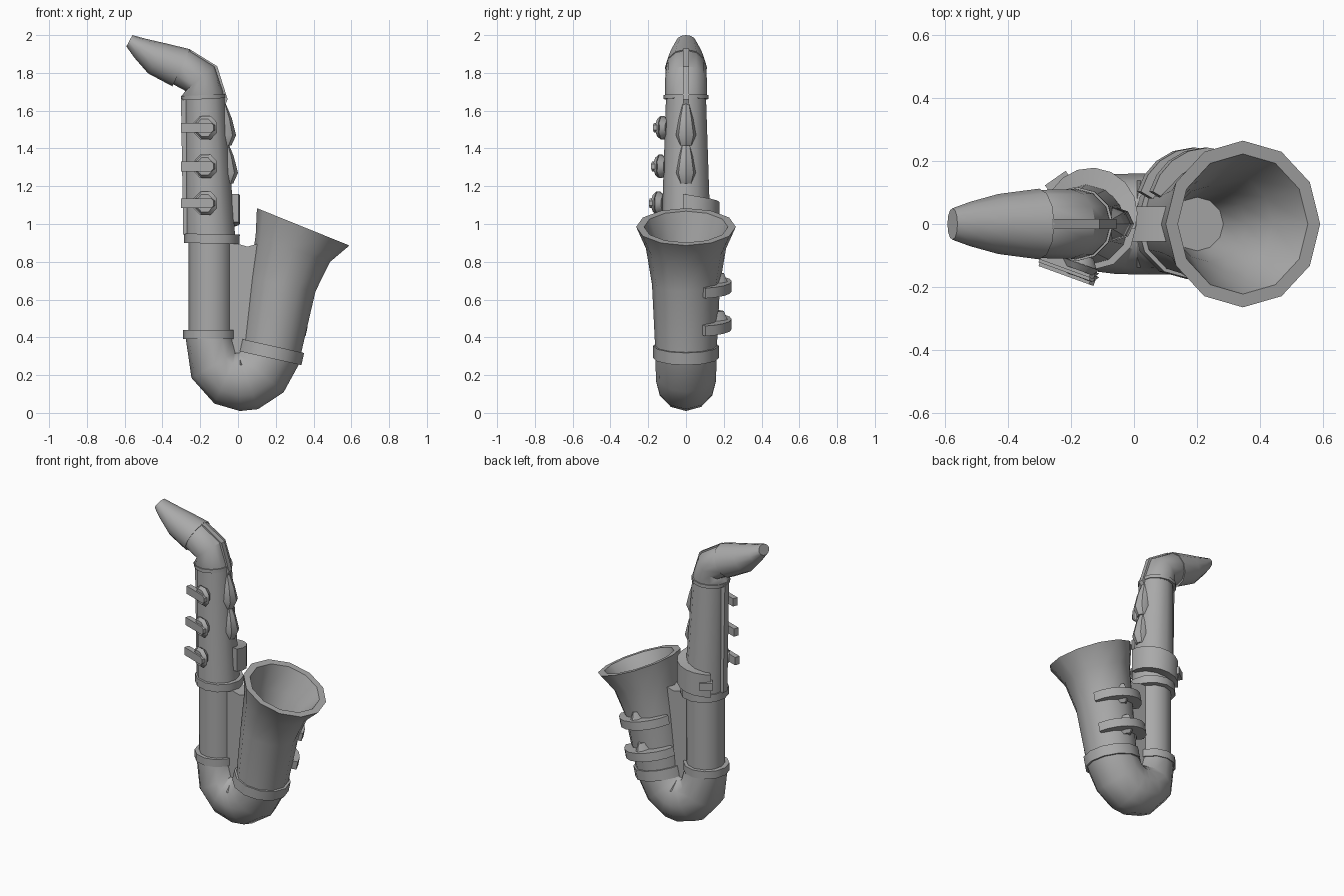
import bpy, bmesh
from math import sin, cos, pi, radians
from mathutils import Vector, Matrix

cube = bpy.data.objects.get("Cube")
if cube:
    bpy.data.objects.remove(cube, do_unlink=True)

metal = bpy.data.materials.new("plain_grey")
metal.use_nodes = True
GREY = (0.4, 0.4, 0.4, 1)
metal.diffuse_color = GREY
metal.node_tree.nodes["Principled BSDF"].inputs["Base Color"].default_value = GREY
parts = []


def finish(name, bm):
    bmesh.ops.recalc_face_normals(bm, faces=bm.faces)
    mesh = bpy.data.meshes.new(name)
    bm.to_mesh(mesh)
    bm.free()
    mesh.materials.append(metal)
    obj = bpy.data.objects.new(name, mesh)
    bpy.context.collection.objects.link(obj)
    parts.append(obj)
    return obj


def ring_point(x, z, tilt, rx, ry, ang):
    """Point on an ellipse whose axis leans by tilt degrees towards +x."""
    t = radians(tilt)
    return Vector((x + rx * cos(ang) * cos(t), ry * sin(ang), z - rx * cos(ang) * sin(t)))


def tube(name, rings, sides=12):
    """Loft through rings of (x, z, tilt, radius[, y radius])."""
    bm = bmesh.new()
    loops = []
    for x, z, tilt, rx, *ry in rings:
        ry = ry[0] if ry else rx
        loops.append([bm.verts.new(ring_point(x, z, tilt, rx, ry, 2 * pi * i / sides))
                      for i in range(sides)])
    for a, b in zip(loops, loops[1:]):
        for i in range(sides):
            j = (i + 1) % sides
            bm.faces.new((a[i], a[j], b[j], b[i]))
    bm.faces.new(loops[0])
    bm.faces.new(loops[-1])
    return finish(name, bm)


def band(name, x, z, tilt, r, h):
    """Closed collar round a tube."""
    t = radians(tilt)
    dx, dz = sin(t) * h / 2, cos(t) * h / 2
    return tube(name, [(x - dx, z - dz, tilt, r), (x + dx, z + dz, tilt, r)])


def arc(name, x, z, tilt, start, end, r_in, r_out, h, drop=0, steps=8):
    """Open strap round part of a tube, sinking by drop along its length."""
    bm = bmesh.new()
    t = radians(tilt)
    up = Vector((sin(t), 0, cos(t)))
    sections = []
    for i in range(steps + 1):
        f = i / steps
        ang = radians(start + (end - start) * f)
        bulge = r_in + (r_out - r_in) * (0.55 + 0.45 * sin(pi * f))
        sections.append([bm.verts.new(ring_point(x, z, tilt, r, r, ang) + up * (s * h / 2 - drop * f))
                         for r, s in ((r_in, -1), (bulge, -1), (bulge, 1), (r_in, 1))])
    for a, b in zip(sections, sections[1:]):
        for i in range(4):
            bm.faces.new((a[i], a[i - 1], b[i - 1], b[i]))
    bm.faces.new(sections[0])
    bm.faces.new(sections[-1])
    return finish(name, bm)


def plate(name, outline, half, matrix=Matrix()):
    """Side profile in x, z given thickness along y."""
    bm = bmesh.new()
    face = bm.faces.new([bm.verts.new((x, -half, z)) for x, z in outline])
    out = bmesh.ops.extrude_face_region(bm, geom=[face])["geom"]
    bmesh.ops.translate(bm, vec=(0, 2 * half, 0),
                        verts=[v for v in out if isinstance(v, bmesh.types.BMVert)])
    bmesh.ops.transform(bm, matrix=matrix, verts=bm.verts)
    return finish(name, bm)


# Straight body and bow
tube("lower_body", [(-0.145, 0.38, 0, 0.116), (-0.145, 0.93, 0, 0.116)])
tube("upper_body", [(-0.145, 0.92, 0, 0.131), (-0.175, 1.67, 0, 0.106)])
tube("bow", [(-0.148, 0.39, 180, 0.128, 0.135), (-0.125, 0.255, 150, 0.14, 0.15),
             (-0.06, 0.19, 115, 0.155, 0.158), (0.01, 0.172, 90, 0.162, 0.16),
             (0.05, 0.175, 70, 0.165, 0.16), (0.115, 0.215, 40, 0.165, 0.16),
             (0.168, 0.3, 12, 0.163)])
band("lower_body_band", -0.15, 0.415, 0, 0.14, 0.05)
band("upper_body_band", -0.138, 0.922, 1, 0.147, 0.05)
band("bell_band", 0.173, 0.323, 12.6, 0.174, 0.066)

# Bell, running up the outside, over the rim and down into the throat
tube("bell", [(0.175, 0.32, 12, 0.156, 0.162), (0.236, 0.68, 12, 0.178, 0.18),
              (0.29, 0.87, 20, 0.209, 0.212), (0.345, 0.985, 22, 0.264),
              (0.345, 0.985, 22, 0.222), (0.285, 0.85, 20, 0.165),
              (0.24, 0.7, 14, 0.12), (0.2, 0.48, 12, 0.085)])

# Neck, its spine and the mouthpiece
tube("neck", [(-0.178, 1.66, 0, 0.108), (-0.187, 1.69, -6, 0.112), (-0.2, 1.77, -40, 0.102, 0.11),
              (-0.3, 1.83, -64, 0.1, 0.108), (-0.33, 1.843, -64, 0.09)])
band("neck_collar", -0.183, 1.672, -3, 0.118, 0.022)
plate("neck_spine", [(-0.26, 1.928), (-0.11, 1.835), (-0.055, 1.66), (-0.075, 1.61),
                     (-0.1, 1.62), (-0.12, 1.72), (-0.2, 1.83)], 0.016)
tube("mouthpiece", [(-0.3, 1.827, -64, 0.109, 0.112), (-0.43, 1.877, -60, 0.092, 0.095),
                    (-0.52, 1.931, -60, 0.058, 0.07), (-0.575, 1.97, -62, 0.034, 0.05)])

# Rod along the body and brace to the bell
plate("body_rod", [(-0.29, 0.945), (-0.302, 1.665), (-0.25, 1.665), (-0.25, 0.945)], 0.022)
plate("bell_brace", [(-0.06, 0.3), (-0.06, 0.91), (0.0, 0.895), (0.05, 0.88),
                     (0.12, 0.9), (0.12, 0.6), (0.08, 0.3)], 0.055)

# Front finger keys: octagonal cup with a slanted lever
for i, (z, y) in enumerate([(1.11, -0.18), (1.305, -0.168), (1.51, -0.158)], 1):
    for part, r1, r2, depth, offset in (("cup", 0.045, 0.067, 0.03, 0.048),
                                        ("pad", 0.067, 0.05, 0.022, 0.022)):
        bm = bmesh.new()
        bmesh.ops.create_cone(bm, cap_ends=True, segments=8, radius1=r1, radius2=r2, depth=depth)
        bmesh.ops.transform(bm, verts=bm.verts,
                            matrix=Matrix.Translation((-0.172, y + offset, z))
                            @ Matrix.Rotation(radians(-20), 4, 'Z')
                            @ Matrix.Rotation(radians(90), 4, 'X')
                            @ Matrix.Rotation(pi / 8, 4, 'Z'))
        finish(f"front_key_{part}_{i}", bm)
    lever = [(-0.14, -0.026), (-0.14, 0.026), (0.03, 0.026), (0.045, 0.013),
             (0.045, -0.013), (0.03, -0.026)]
    plate(f"front_key_lever_{i}", lever, 0.017,
          Matrix.Translation((-0.165, y + 0.015, z)) @ Matrix.Rotation(radians(-20), 4, 'Z'))

# Teardrop side keys
for i, (dx, dz) in enumerate([(0, 0), (0.01, -0.2)], 1):
    tube(f"side_key_{i}", [(dx + x, dz + z, 0, rx, ry) for x, z, rx, ry in (
        (-0.08, 1.635, 0.016, 0.022), (-0.078, 1.56, 0.045, 0.04),
        (-0.075, 1.47, 0.065, 0.056), (-0.085, 1.415, 0.05, 0.038))], 8)

# Thumb guard wrapped round the back of the body
arc("thumb_guard", -0.15, 1.085, 0, -6, 135, 0.12, 0.182, 0.15, 0.07)
plate("thumb_hook", [(-0.04, -0.025), (-0.04, 0.025), (0.04, 0.025), (0.04, -0.025)], 0.025,
      Matrix.Translation((-0.235, 0.125, 1.02)) @ Matrix.Rotation(radians(35), 4, 'Z'))

# Straps and cups on the back of the bell
for i, (x, z) in enumerate([(0.19, 0.47), (0.228, 0.67)], 1):
    arc(f"bell_strap_{i}", x, z, 12, 30, 150, 0.16, 0.242, 0.055)
    tube(f"bell_key_cup_{i}", [(x, z - 0.05, 12, 0.05, 0.19), (x + 0.01, z, 12, 0.08, 0.23),
                               (x + 0.02, z + 0.07, 12, 0.04, 0.2)], 16)
    # Keep only the rear half of the cup, so it sits on the back wall
    bm = bmesh.new()
    bm.from_mesh(parts[-1].data)
    bmesh.ops.bisect_plane(bm, geom=bm.verts[:] + bm.edges[:] + bm.faces[:],
                           plane_co=(0, 0.14, 0), plane_no=(0, -1, 0), clear_outer=True)
    bm.to_mesh(parts[-1].data)
    bm.free()

# Smooth shading with crisp creases
bpy.ops.object.select_all(action='DESELECT')
for obj in parts:
    obj.select_set(True)
bpy.context.view_layer.objects.active = parts[0]
bpy.ops.object.shade_smooth_by_angle(angle=radians(38))
